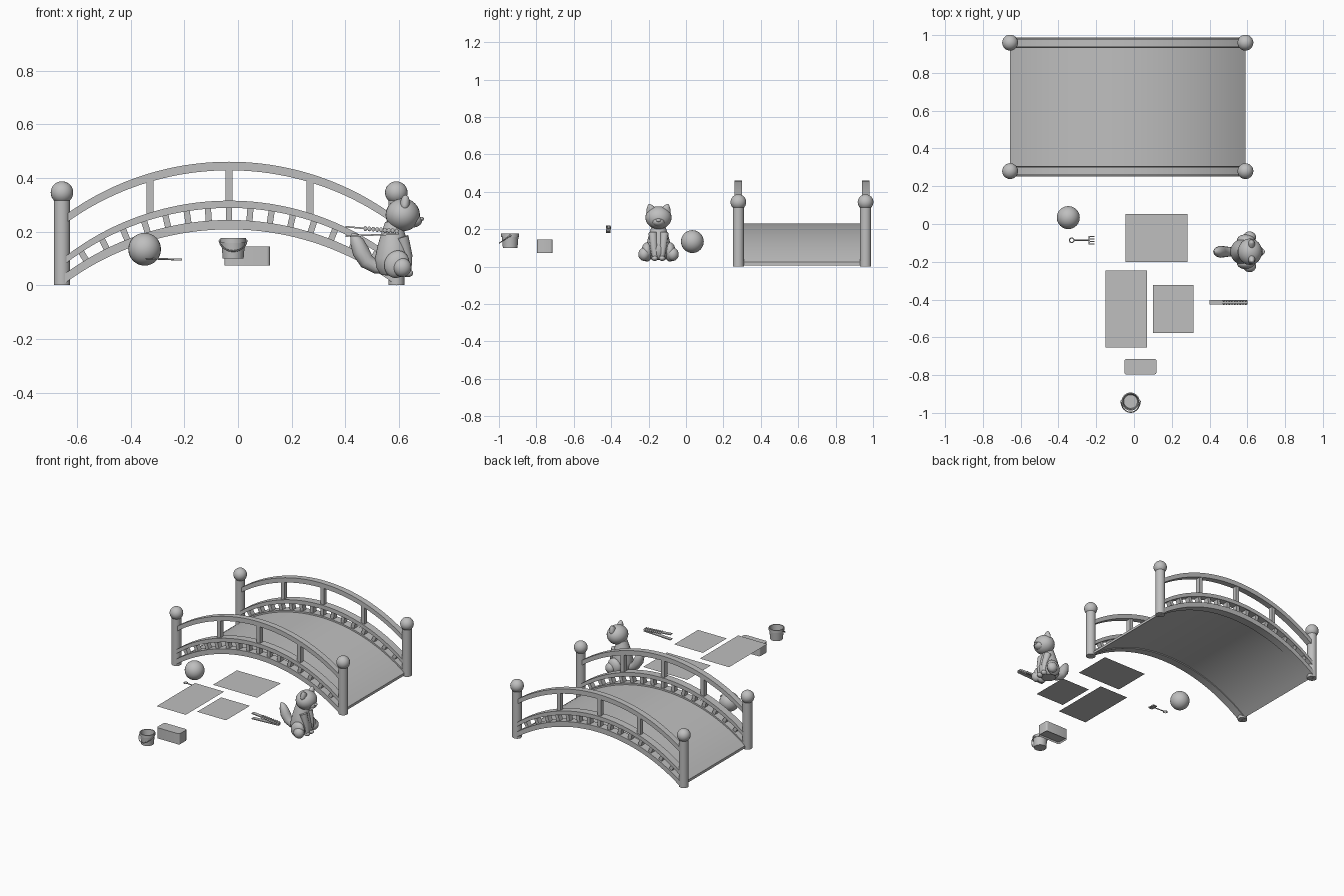
import bpy, bmesh, math
from mathutils import Vector, Matrix

if "Cube" in bpy.data.objects:
    bpy.data.objects.remove(bpy.data.objects["Cube"])

grey = bpy.data.materials.new("plain_grey")
grey.use_nodes = True
GREY = (0.52, 0.52, 0.52, 1)
grey.diffuse_color = GREY
grey.node_tree.nodes["Principled BSDF"].inputs["Base Color"].default_value = GREY


def finish(name, bm, smooth=True):
    bmesh.ops.recalc_face_normals(bm, faces=bm.faces)
    me = bpy.data.meshes.new(name)
    bm.to_mesh(me)
    bm.free()
    me.materials.append(grey)
    ob = bpy.data.objects.new(name, me)
    bpy.context.collection.objects.link(ob)
    if smooth:
        bpy.ops.object.select_all(action='DESELECT')
        ob.select_set(True)
        bpy.context.view_layer.objects.active = ob
        bpy.ops.object.shade_smooth_by_angle(angle=math.radians(35))
    return ob


def ball(name, loc, size, tilt=0):
    bm = bmesh.new()
    bmesh.ops.create_uvsphere(bm, u_segments=24, v_segments=16, radius=1)
    m = Matrix.Translation(loc) @ Matrix.Rotation(tilt, 4, 'Y') @ Matrix.Diagonal((*size, 1))
    bm.transform(m)
    return finish(name, bm)


def box(name, loc, size, tilt=0):
    bm = bmesh.new()
    bmesh.ops.create_cube(bm, size=1)
    bm.transform(Matrix.Translation(loc) @ Matrix.Rotation(tilt, 4, 'Y') @ Matrix.Diagonal((*size, 1)))
    return finish(name, bm, False)


def lathe(name, loc, profile, steps=32):
    bm = bmesh.new()
    vs = [bm.verts.new((r, 0, z)) for r, z in profile]
    es = [bm.edges.new(p) for p in zip(vs, vs[1:])]
    bmesh.ops.spin(bm, geom=vs + es, cent=(0, 0, 0), axis=(0, 0, 1), angle=math.tau, steps=steps)
    bmesh.ops.remove_doubles(bm, verts=bm.verts, dist=1e-5)
    bm.transform(Matrix.Translation(loc))
    return finish(name, bm)


def tube(name, points, radii, sides=12, closed=False):
    """Round tube through points, tapering by the given radii."""
    bm = bmesh.new()
    pts = [Vector(p) for p in points]
    n = len(pts)
    rings = []
    for i, p in enumerate(pts):
        a, b = (pts[i - 1], pts[(i + 1) % n]) if closed else (pts[max(i - 1, 0)], pts[min(i + 1, n - 1)])
        rot = (b - a).to_track_quat('Z', 'Y')
        r = radii[i] if isinstance(radii, list) else radii
        rings.append([bm.verts.new(p + rot @ Vector((r * math.cos(t), r * math.sin(t), 0)))
                      for t in (math.tau * k / sides for k in range(sides))])
    for a, b in (zip(rings, rings[1:] + rings[:1]) if closed else zip(rings, rings[1:])):
        for k in range(sides):
            bm.faces.new((a[k], a[(k + 1) % sides], b[(k + 1) % sides], b[k]))
    if not closed:
        bm.faces.new(rings[0])
        bm.faces.new(rings[-1])
    return finish(name, bm)


# Bridge arches
MID, HALF = -0.033, 0.623
SIDES = {"front": 0.28, "back": 0.96}


def arch_z(apex, radius, dx):
    return apex - radius + math.sqrt(radius ** 2 - dx ** 2)


def arch(name, y, width, low, high, radius, half):
    bm = bmesh.new()
    rings = []
    for i in range(41):
        dx = half * (i / 20 - 1)
        rings.append([bm.verts.new((MID + dx, y + sy * width / 2, arch_z(z, radius, dx)))
                      for sy, z in ((-1, low), (1, low), (1, high), (-1, high))])
    for a, b in zip(rings, rings[1:]):
        for k in range(4):
            bm.faces.new((a[k], a[(k + 1) % 4], b[(k + 1) % 4], b[k]))
    bm.faces.new(rings[0])
    bm.faces.new(rings[-1])
    return finish(name, bm)


arch("deck", 0.62, 0.68, 0.215, 0.232, 1.035, HALF)

for side, y in SIDES.items():
    arch(side + "_lower_rail", y, 0.055, 0.208, 0.243, 1.035, HALF)
    arch(side + "_middle_rail", y, 0.05, 0.288, 0.315, 1.0, 0.61)
    arch(side + "_top_rail", y, 0.04, 0.428, 0.46, 1.04, 0.61)
    for i in range(15):
        dx = 0.0775 * (i - 7)
        z = (arch_z(0.243, 1.035, dx) + arch_z(0.288, 1.0, dx)) / 2
        box(f"{side}_short_baluster_{i}", (MID + dx, y, z), (0.023, 0.035, 0.06), math.asin(dx / 1.03))
    for i, dx in enumerate((-0.295, 0, 0.302)):
        low, high = arch_z(0.3, 1.0, dx), arch_z(0.44, 1.04, dx)
        box(f"{side}_tall_baluster_{i}", (MID + dx, y, (low + high) / 2), (0.026, 0.03, high - low))
    for end, s in (("right", -1), ("left", 1)):
        x = MID + s * HALF
        lathe(f"{side}_{end}_post", (x, y, 0), [(0, 0), (0.03, 0), (0.03, 0.315), (0, 0.315)])
        ball(f"{side}_{end}_post_ball", (x, y, 0.345), (0.042, 0.042, 0.042))

# Loose flat sheets
for i, (x0, x1, y0, y1) in enumerate(((-0.045, 0.283, -0.202, 0.053), (-0.15, 0.068, -0.654, -0.245),
                                      (0.1, 0.315, -0.578, -0.323))):
    bm = bmesh.new()
    bm.faces.new([bm.verts.new((x, y, 0.207)) for x, y in ((x0, y0), (x1, y0), (x1, y1), (x0, y1))])
    finish(f"flat_sheet_{i}", bm, False)

# Toy ball
ball("toy_ball", (-0.348, 0.034, 0.134), (0.061, 0.061, 0.061))

# Toy box with rounded corners and a recessed base
bm = bmesh.new()
bmesh.ops.create_cube(bm, size=1)
bm.transform(Matrix.Translation((0.034, -0.755, 0.109)) @ Matrix.Diagonal((0.17, 0.083, 0.072, 1)))
upright = [e for e in bm.edges if abs(e.verts[0].co.z - e.verts[1].co.z) > 0.01]
bmesh.ops.bevel(bm, geom=upright, offset=0.012, segments=4, affect='EDGES', profile=0.5)
base = [f for f in bm.faces if f.calc_center_median().z < 0.08]
bmesh.ops.inset_region(bm, faces=base, thickness=0.006)
bmesh.ops.translate(bm, verts=base[0].verts, vec=(0, 0, 0.01))
finish("toy_box", bm)

# Bucket with a hanging handle
BX, BY = -0.018, -0.94
lathe("bucket", (BX, BY, 0), [(0, 0.1), (0.039, 0.1), (0.044, 0.158), (0.048, 0.158), (0.048, 0.176),
                              (0.042, 0.176), (0.036, 0.107), (0, 0.107)])
arc = [math.pi * k / 16 for k in range(17)]
tube("bucket_handle", [(BX + 0.05 * math.cos(t), BY - 0.057 * math.sin(t), 0.165 - 0.038 * math.sin(t))
                       for t in arc], 0.003, 8)
for s in (-1, 1):
    ball("bucket_pivot", (BX + s * 0.048, BY, 0.165), (0.006, 0.006, 0.006))

# Toy rake: ring, handle, fork
RX, RY, RZ = -0.33, -0.086, 0.099
circle = [math.tau * k / 20 for k in range(20)]
tube("rake_ring", [(RX + 0.012 * math.cos(t), RY + 0.012 * math.sin(t), RZ) for t in circle], 0.003, 8, True)
tube("rake_handle", [(RX + 0.012, RY, RZ), (-0.238, RY, 0.096)], 0.0035, 8)
box("rake_bar", (-0.236, RY, 0.096), (0.008, 0.046, 0.007))
for k in range(4):
    box("rake_tooth", (-0.222, RY + 0.0135 * (k - 1.5), 0.096), (0.026, 0.005, 0.007))

# Open toothed clip
for name, z, tilt in (("upper", 0.209, 0.09), ("lower", 0.187, -0.04)):
    box(f"clip_{name}_arm", (0.5, -0.415, z), (0.2, 0.024, 0.006), tilt)
for k in range(9):
    for s in (-1, 1):
        ball("clip_tooth", (0.475 + 0.0145 * k, -0.415 + s * 0.009, 0.211 - 0.0012 * k), (0.007, 0.004, 0.009))
box("clip_hinge", (0.55, -0.415, 0.197), (0.01, 0.018, 0.02))

# Seated cat facing +x
CY = -0.147
lathe("cat_body", (0.578, CY, 0), [(0, 0.035), (0.045, 0.038), (0.066, 0.065), (0.068, 0.1), (0.057, 0.15),
                                   (0.042, 0.2), (0.03, 0.235), (0, 0.245)])
ball("cat_head", (0.614, CY, 0.262), (0.064, 0.07, 0.061))
ball("cat_muzzle", (0.652, CY, 0.24), (0.034, 0.034, 0.025))
ball("cat_nose", (0.683, CY, 0.247), (0.01, 0.014, 0.008))
for side, s in (("left", 1), ("right", -1)):
    ear = ball(f"cat_{side}_ear", (0, 0, 0), (0.018, 0.028, 0.036))
    for v in ear.data.vertices:
        v.co.y *= 1 - max(v.co.z, 0) * 14
    ear.rotation_euler = (-s * 0.35, 0.1, 0)
    ear.location = (0.622, CY + s * 0.039, 0.302)
    ball(f"cat_{side}_haunch", (0.592, CY + s * 0.062, 0.078), (0.046, 0.03, 0.052), 0.4)
    ball(f"cat_{side}_foot", (0.612, CY + s * 0.077, 0.066), (0.034, 0.031, 0.035))
    tube(f"cat_{side}_foreleg", [(0.612, CY + s * 0.03, 0.18), (0.63, CY + s * 0.024, 0.11),
                                 (0.632, CY + s * 0.02, 0.045)], [0.024, 0.02, 0.014])
    ball(f"cat_{side}_paw", (0.632, CY + s * 0.02, 0.045), (0.021, 0.017, 0.015))
tube("cat_tail", [(0.56, CY, 0.06), (0.515, CY, 0.067), (0.48, CY, 0.088), (0.458, CY, 0.125), (0.444, CY, 0.16),
                  (0.433, CY, 0.182), (0.424, CY, 0.193)], [0.02, 0.024, 0.029, 0.032, 0.026, 0.016, 0.004])
